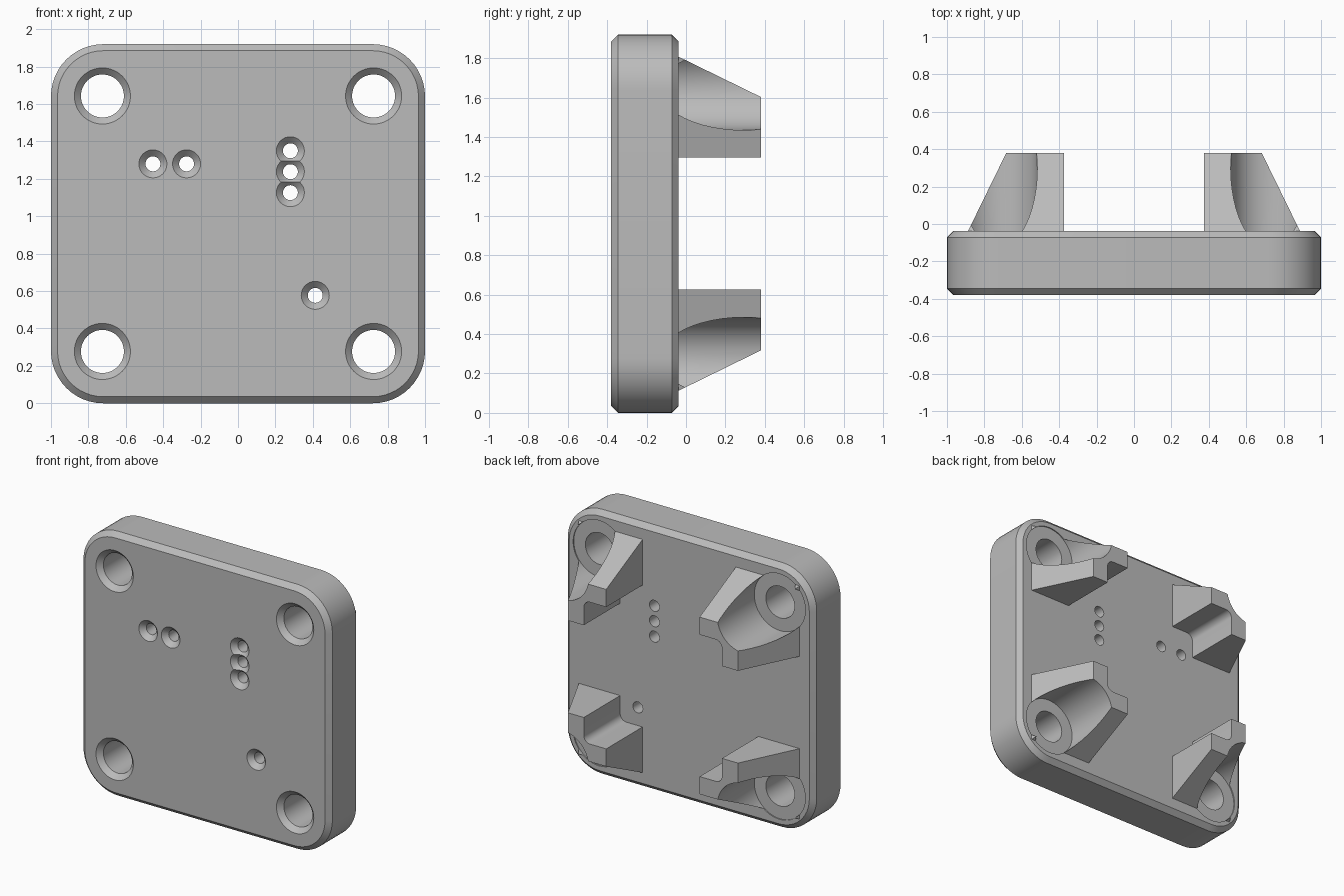
import bpy
import bmesh
from math import cos, sin, pi, radians

if "Cube" in bpy.data.objects:
    bpy.data.objects.remove(bpy.data.objects["Cube"])

FRONT, BACK, TIP = -0.38, -0.037, 0.38      # depth stations along y
HEIGHT, CORNER, BEVEL = 1.92, 0.28, 0.035
MOUNT_X, MOUNT_Z = 0.725, 0.683             # mounting holes, from the plate centre
MID = HEIGHT / 2

grey = bpy.data.materials.new("plain grey")
grey.use_nodes = True
grey.diffuse_color = (0.5, 0.5, 0.5, 1)
grey.node_tree.nodes["Principled BSDF"].inputs["Base Color"].default_value = (0.5, 0.5, 0.5, 1)


def loft(name, rings, cap_sharp=True):
    """Solid through equal-length rings of points, capped at both ends."""
    bm = bmesh.new()
    loops = [[bm.verts.new(p) for p in ring] for ring in rings]
    for a, b in zip(loops, loops[1:]):
        n = len(a)
        for i in range(n):
            j = (i + 1) % n
            bm.faces.new((a[i], a[j], b[j], b[i]))
    bm.faces.new(loops[0])
    bm.faces.new(loops[-1])
    bmesh.ops.recalc_face_normals(bm, faces=bm.faces)
    mesh = bpy.data.meshes.new(name)
    bm.to_mesh(mesh)
    bm.free()
    mesh.materials.append(grey)
    obj = bpy.data.objects.new(name, mesh)
    bpy.context.collection.objects.link(obj)
    return obj


def lathe(name, profile, x, z, sides=48):
    """Turned solid about an axis along y; profile is (radius, y) pairs."""
    turn = [2 * pi * i / sides for i in range(sides)]
    obj = loft(name, [[(x + r * cos(t), y, z + r * sin(t)) for t in turn] for r, y in profile])
    obj.hide_render = True
    return obj


def rounded_ring(y, inset, steps=12):
    """Rounded rectangle outline of the plate at one depth."""
    ring = []
    r = CORNER - inset
    for quarter, (sx, sz) in enumerate(((1, 1), (-1, 1), (-1, -1), (1, -1))):
        for i in range(steps + 1):
            t = pi / 2 * (quarter + i / steps)
            ring.append((sx * (1 - CORNER) + r * cos(t), y,
                         MID + sz * (MID - CORNER) + r * sin(t)))
    return ring


def cut(obj, cutter):
    mod = obj.modifiers.new("cut", "BOOLEAN")
    mod.operation = "DIFFERENCE"
    mod.solver = "EXACT"
    mod.object = cutter
    bpy.context.view_layer.objects.active = obj
    bpy.ops.object.modifier_apply(modifier=mod.name)


def standoff(name, sx, sz):
    """Tapered corner block with a filleted notch at its inner corner."""
    inner_x, inner_z = 0.375, 0.335
    notch, fillet = 0.18, 0.05

    def ring(size, y):
        pts = [(notch, 0), (size, 0), (size, size), (0, size), (0, notch)]
        c = notch - fillet
        for i in range(9):
            t = pi / 2 * (1 - i / 8)
            pts.append((c + fillet * cos(t), c + fillet * sin(t)))
        return [(sx * (inner_x + a), y, MID + sz * (inner_z + b)) for a, b in pts]

    return loft(name, [ring(0.512, BACK), ring(0.308, TIP)])


# Plate with chamfered front and back rims
plate = loft("plate", [rounded_ring(FRONT, BEVEL), rounded_ring(FRONT + BEVEL, 0),
                       rounded_ring(BACK - BEVEL, 0), rounded_ring(BACK, BEVEL)])
parts = [plate]
cutters = []

# Mounting holes, countersunk in front, with a wide clearance bore behind
bore = [(0.16, FRONT - 0.01), (0.115, FRONT + 0.035), (0.115, BACK - 0.008),
        (0.208, BACK - 0.008), (0.208, TIP + 0.2)]
for side, sx in (("left", 1), ("right", -1)):
    for level, sz in (("upper", 1), ("lower", -1)):
        cutter = lathe("bore_cutter", bore, sx * MOUNT_X, MID + sz * MOUNT_Z)
        block = standoff(f"{level}_{side}_standoff", sx, sz)
        cut(plate, cutter)
        cut(block, cutter)
        parts.append(block)
        cutters.append(cutter)

# Small countersunk holes
small = [(0.085, FRONT - 0.01), (0.04, FRONT + 0.035), (0.04, BACK + 0.1)]
for x, z in ((-0.455, 1.28), (-0.275, 1.28), (0.28, 1.35),
             (0.28, 1.238), (0.28, 1.126), (0.413, 0.577)):
    cutter = lathe("small_hole_cutter", small, x, z, 32)
    cut(plate, cutter)
    cutters.append(cutter)

for cutter in cutters:
    bpy.data.objects.remove(cutter)

# Smooth the round walls, keep the hard edges
bpy.ops.object.select_all(action="DESELECT")
for part in parts:
    part.select_set(True)
bpy.context.view_layer.objects.active = plate
bpy.ops.object.shade_smooth_by_angle(angle=radians(30))
